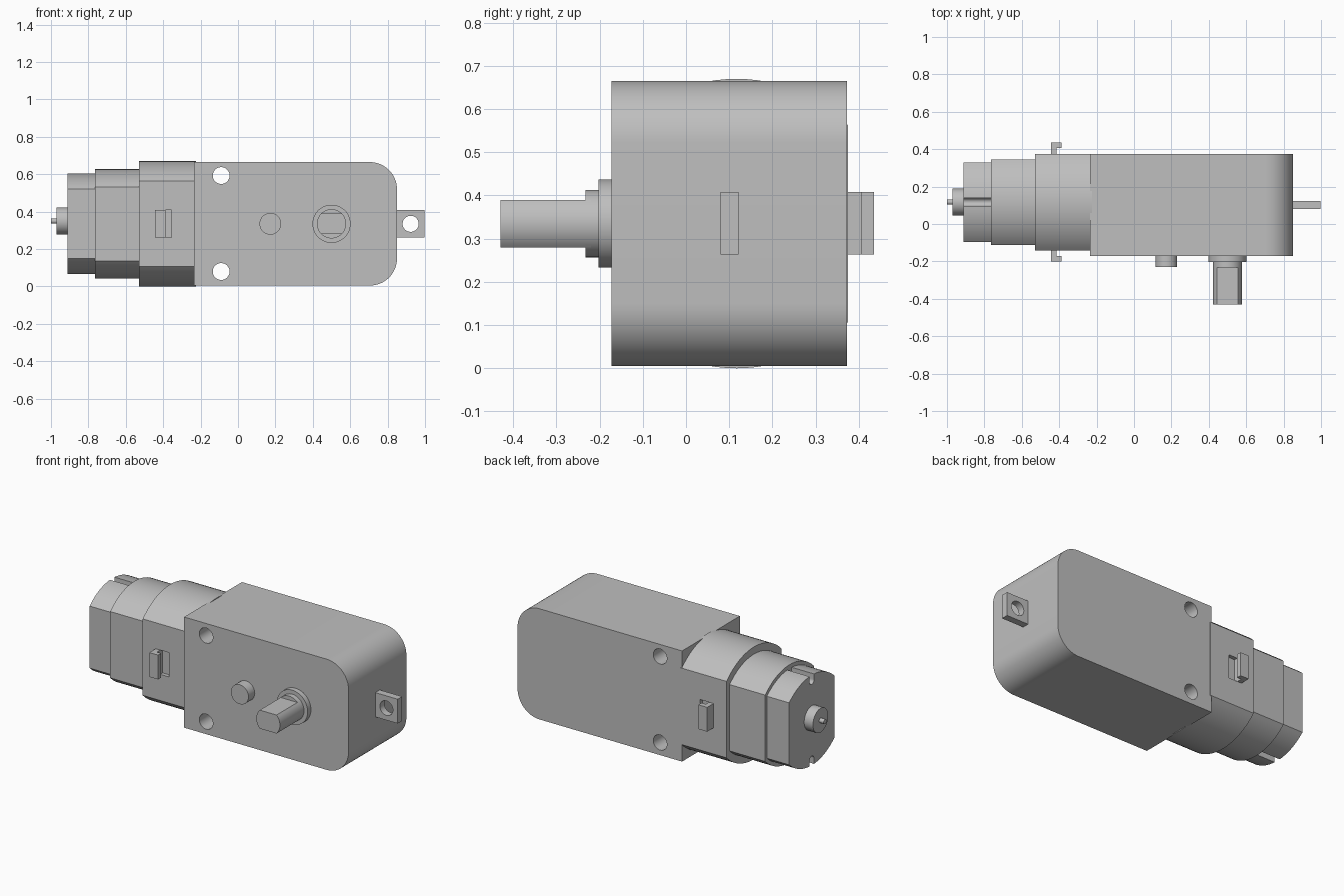
import bpy, bmesh
from math import sin, cos, pi, asin, sqrt
from mathutils import Vector

if "Cube" in bpy.data.objects:
    bpy.data.objects.remove(bpy.data.objects["Cube"])

grey = bpy.data.materials.new("plain grey")
grey.use_nodes = True
colour = (0.52, 0.52, 0.52, 1)
grey.diffuse_color = colour
grey.node_tree.nodes["Principled BSDF"].inputs["Base Color"].default_value = colour

MID_Y, MID_Z = 0.117, 0.335


def prism(name, outline, axis, start, end):
    """Extrude a flat outline along x (outline is y, z) or y (outline is x, z)."""
    def place(p, d):
        return Vector((d, p[0], p[1])) if axis == "x" else Vector((p[0], d, p[1]))
    bm = bmesh.new()
    a = [bm.verts.new(place(p, start)) for p in outline]
    b = [bm.verts.new(place(p, end)) for p in outline]
    bm.faces.new(a)
    bm.faces.new(b[::-1])
    n = len(a)
    for i in range(n):
        bm.faces.new((a[i], b[i], b[(i + 1) % n], a[(i + 1) % n]))
    bmesh.ops.recalc_face_normals(bm, faces=bm.faces)
    mesh = bpy.data.meshes.new(name)
    bm.to_mesh(mesh)
    bm.free()
    mesh.materials.append(grey)
    ob = bpy.data.objects.new(name, mesh)
    bpy.context.collection.objects.link(ob)
    return ob


def arc(u, v, r, start, end, steps):
    angles = [start + (end - start) * i / steps for i in range(steps + 1)]
    return [(u + r * cos(t), v + r * sin(t)) for t in angles]


def circle(u, v, r, sides=48):
    return arc(u, v, r, 0, 2 * pi, sides)[:-1]


def rect(u0, u1, v0, v1):
    return [(u0, v0), (u1, v0), (u1, v1), (u0, v1)]


def barrel(half_width, half_height, edge):
    """Flat sides with a shallow arc above and below."""
    rise = half_height - edge
    r = (half_width ** 2 + rise ** 2) / (2 * rise)
    a = asin(half_width / r)
    top = arc(MID_Y, MID_Z + half_height - r, r, pi / 2 - a, pi / 2 + a, 24)
    return top + [(y, 2 * MID_Z - z) for y, z in reversed(top)]


def flatted(u, v, r, h):
    """Circle with two flats, above and below."""
    a = asin(h / r)
    return arc(u, v, r, -a, a, 12) + arc(u, v, r, pi - a, pi + a, 12)


def cut(ob, cutter):
    cutter.hide_render = True
    mod = ob.modifiers.new("cut", "BOOLEAN")
    mod.operation = "DIFFERENCE"
    mod.solver = "EXACT"
    mod.object = cutter
    bpy.context.view_layer.objects.active = ob
    bpy.ops.object.modifier_apply(modifier=mod.name)
    bpy.data.objects.remove(cutter)


# Gearbox with two rounded corners and two screw holes
R = 0.145
outline = [(-0.235, 0.665), (-0.235, 0.005)]
outline += arc(0.85 - R, 0.005 + R, R, -pi / 2, 0, 16)
outline += arc(0.85 - R, 0.665 - R, R, 0, pi / 2, 16)
gearbox = prism("gearbox", outline, "y", -0.172, 0.373)
for z in (0.08, 0.593):
    cut(gearbox, prism("cutter", circle(-0.09, z, 0.045), "y", -0.3, 0.5))

# Mounting tab with hole
tab = prism("mounting_tab", rect(0.84, 0.998, 0.263, 0.408), "y", 0.08, 0.122)
cut(tab, prism("cutter", circle(0.923, 0.335, 0.043), "y", 0, 0.3))

# Output shaft, its collars and the locating peg
prism("shaft_flange", circle(0.5, MID_Z, 0.102), "y", -0.16, -0.203)
prism("shaft_collar", circle(0.5, MID_Z, 0.078), "y", -0.19, -0.233)
prism("output_shaft", flatted(0.5, MID_Z, 0.078, 0.055), "y", -0.22, -0.43)
prism("locating_peg", circle(0.173, MID_Z, 0.058), "y", -0.16, -0.231)

# Stepped motor body
front = prism("motor_front", barrel(0.258, 0.335, 0.228), "x", -0.53, -0.225)
prism("motor_middle", barrel(0.229, 0.292, 0.198), "x", -0.765, -0.52)
rear = prism("motor_rear", barrel(0.213, 0.269, 0.185), "x", -0.912, -0.755)

# Round-bottomed slots above and below the motor rear
for s in (1, -1):
    slot = [(MID_Y + u, MID_Z + s * (0.235 + v)) for u, v in
            arc(0, 0, 0.021, pi, 2 * pi, 12) + [(0.021, 0.1), (-0.021, 0.1)]]
    cut(rear, prism("cutter", slot, "x", -1, -0.765))

# Rear bearing and spindle
prism("rear_bearing", circle(MID_Y, 0.35, 0.072), "x", -0.97, -0.9)
prism("rear_spindle", circle(MID_Y, 0.35, 0.014, 24), "x", -1, -0.96)

# Hooked clips on both flat sides, each beside a shallow pocket
for s, side in ((1, "back"), (-1, "front")):
    def y(d):
        return MID_Y + s * d
    cut(front, prism("cutter", rect(-0.415, -0.355, 0.263, 0.408), "y", y(0.235), y(0.4)))
    prism(side + "_clip_stem", rect(-0.444, -0.415, 0.263, 0.408), "y", y(0.24), y(0.318))
    prism(side + "_clip_lip", rect(-0.444, -0.387, 0.263, 0.408), "y", y(0.289), y(0.318))

# Smooth rounds, keep edges crisp
for ob in bpy.context.scene.objects:
    if ob.type == "MESH":
        bpy.ops.object.select_all(action="DESELECT")
        ob.select_set(True)
        bpy.context.view_layer.objects.active = ob
        bpy.ops.object.shade_smooth_by_angle(angle=0.5)
